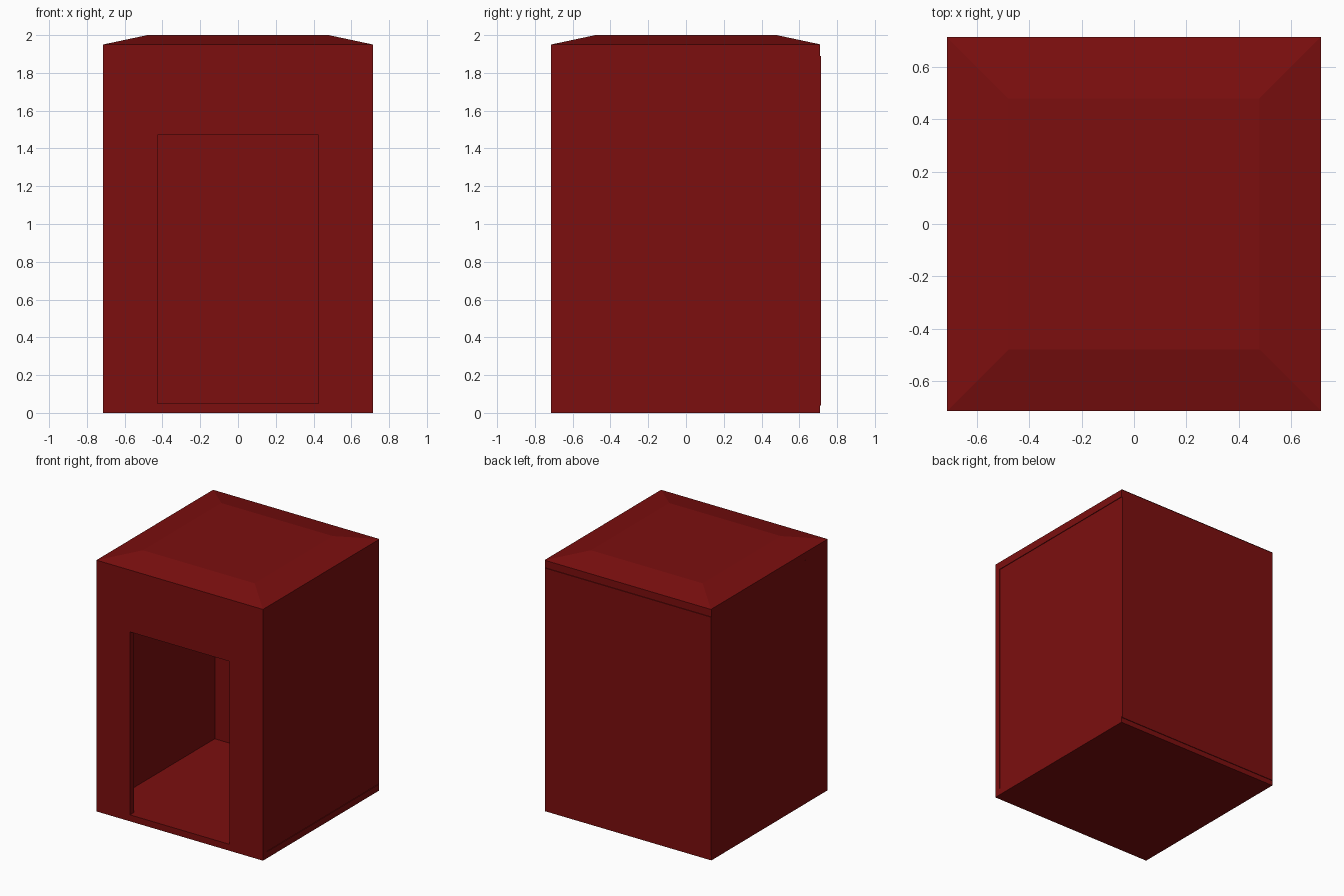
import bpy, bmesh, math
from mathutils import Matrix, Vector

cube = bpy.data.objects.get("Cube")
if cube:
    bpy.data.objects.remove(cube, do_unlink=True)

# Single colour
red = bpy.data.materials.new("dark red")
red.use_nodes = True
red.diffuse_color = (0.2, 0.0045, 0.0045, 1)
red.node_tree.nodes["Principled BSDF"].inputs["Base Color"].default_value = red.diffuse_color

H = 0.715       # half width
T = 0.05        # wall thickness
EAVE = 1.95     # top of the walls
STEP = 0.005    # small offset of the side and back panels
LOW, HIGH = 0.04, 1.89


def finish(name, bm):
    bmesh.ops.recalc_face_normals(bm, faces=bm.faces)
    mesh = bpy.data.meshes.new(name)
    bm.to_mesh(mesh)
    bm.free()
    mesh.materials.append(red)
    obj = bpy.data.objects.new(name, mesh)
    bpy.context.collection.objects.link(obj)
    return obj


def box(name, lo, hi):
    lo, hi = Vector(lo), Vector(hi)
    bm = bmesh.new()
    bmesh.ops.create_cube(bm, size=1)
    bmesh.ops.scale(bm, vec=hi - lo, verts=bm.verts)
    bmesh.ops.translate(bm, vec=(lo + hi) / 2, verts=bm.verts)
    return finish(name, bm)


# Floor and ceiling slabs
box("floor", (-H, -H, 0), (H, H - STEP, T))
box("ceiling", (-H, T - H, HIGH), (H, H - STEP, EAVE))

# Side and back panels: the left one slightly recessed, the back one proud
box("right_wall", (-H, T - H, LOW), (T - H, H - STEP, HIGH))
box("left_wall", (H - T, T - H, LOW), (H - STEP, H - STEP, HIGH))
box("back_wall", (-H, H - T, LOW), (H - STEP, H, HIGH))

# Front wall: an arch-shaped profile around the doorway
door, lintel = 0.427, 1.47
profile = [(-H, T), (-H, EAVE), (H, EAVE), (H, T),
           (door, T), (door, lintel), (-door, lintel), (-door, T)]
bm = bmesh.new()
face = bm.faces.new([bm.verts.new((x, -H, z)) for x, z in profile])
extruded = bmesh.ops.extrude_face_region(bm, geom=[face], use_keep_orig=True)
moved = [v for v in extruded["geom"] if isinstance(v, bmesh.types.BMVert)]
bmesh.ops.translate(bm, vec=(0, T, 0), verts=moved)
finish("front_wall", bm)

# Shallow hipped roof with a flat top
bm = bmesh.new()
bmesh.ops.create_cone(bm, cap_ends=True, segments=4, radius1=H * math.sqrt(2),
                      radius2=0.48 * math.sqrt(2), depth=2 - EAVE,
                      matrix=Matrix.Translation((0, 0, (2 + EAVE) / 2))
                      @ Matrix.Rotation(math.pi / 4, 4, "Z"))
finish("roof", bm)
